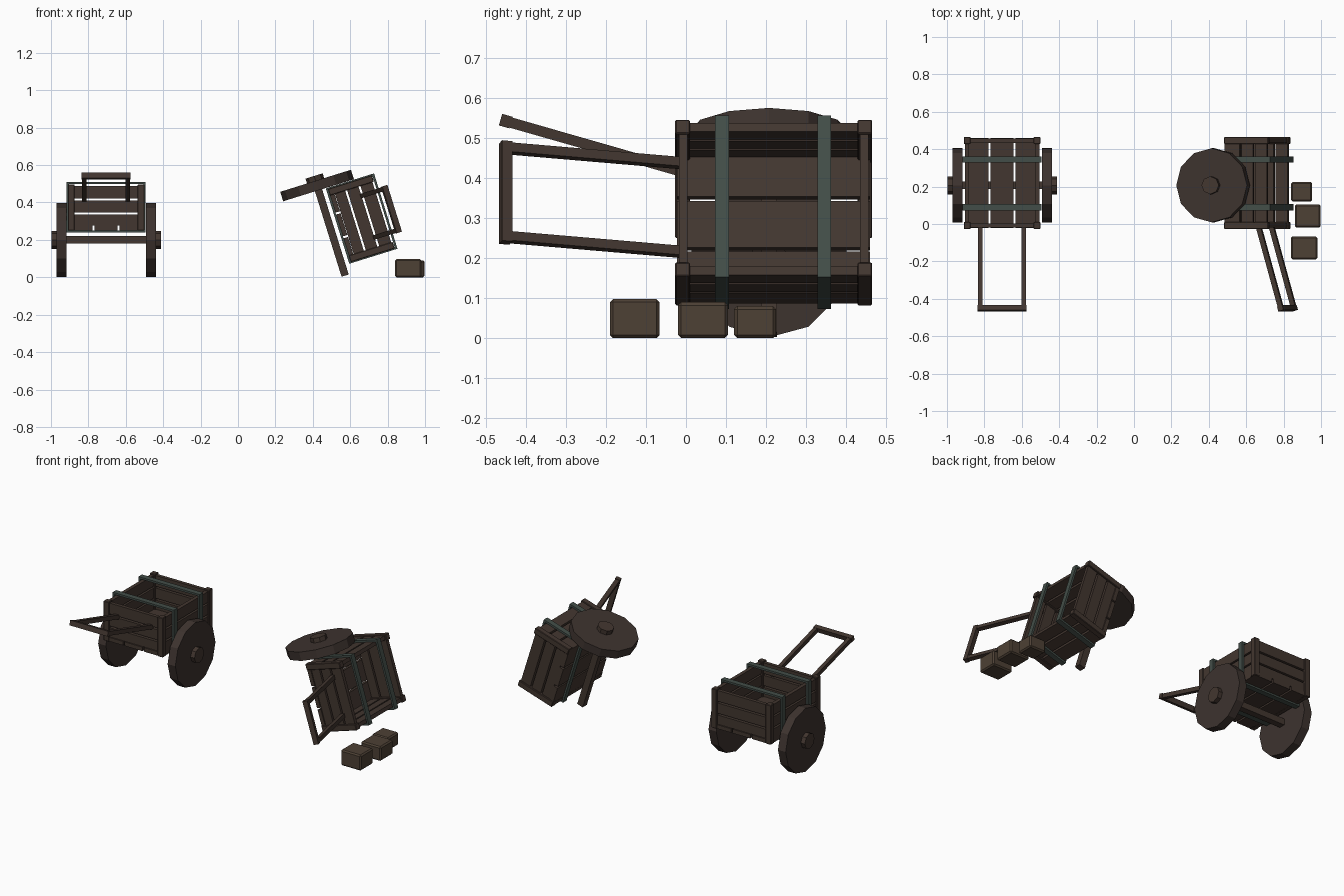
import bpy, bmesh
from math import radians, pi
from mathutils import Matrix, Vector

if "Cube" in bpy.data.objects:
    bpy.data.objects.remove(bpy.data.objects["Cube"])


def material(name, color):
    m = bpy.data.materials.new(name)
    m.diffuse_color = (*color, 1)
    m.use_nodes = True
    m.node_tree.nodes["Principled BSDF"].inputs["Base Color"].default_value = m.diffuse_color
    return m


WOOD = material("wood", (0.055, 0.037, 0.029))
DARK = material("dark_wood", (0.047, 0.033, 0.028))
PALE = material("crate_wood", (0.075, 0.052, 0.035))
IRON = material("strap_metal", (0.055, 0.075, 0.065))
T = Matrix.Translation


def finish(name, bm, mat, M):
    bmesh.ops.transform(bm, matrix=M, verts=bm.verts)
    bmesh.ops.recalc_face_normals(bm, faces=bm.faces)
    me = bpy.data.meshes.new(name)
    bm.to_mesh(me)
    bm.free()
    me.materials.append(mat)
    ob = bpy.data.objects.new(name, me)
    bpy.context.collection.objects.link(ob)


def box(name, x, y, z, mat, M, bevel=0.0):
    """Box from (min, max) ranges on each axis."""
    bm = bmesh.new()
    bmesh.ops.create_cube(bm, size=1)
    for v in bm.verts:
        v.co = Vector(r[0] if c < 0 else r[1] for c, r in zip(v.co, (x, y, z)))
    if bevel:
        bmesh.ops.bevel(bm, geom=bm.edges[:], offset=bevel, segments=1, affect='EDGES')
    finish(name, bm, mat, M)


def disc(name, x0, x1, r, sides, mat, M):
    """Cylinder along x on the axle line, with a vertex pointing down."""
    bm = bmesh.new()
    bmesh.ops.create_cone(bm, cap_ends=True, segments=sides, radius1=r, radius2=r, depth=x1 - x0)
    turn = Matrix.Rotation(pi / 2, 4, 'Y')
    finish(name, bm, mat, M @ T(((x0 + x1) / 2, 0.207, 0.2)) @ turn)


PLANKS = ((0.25, 0.335), (0.346, 0.41), (0.421, 0.488))


def cart(M, wheels):
    # floor slats
    for cx in (-0.133, 0, 0.133):
        box("floor_slat", (cx - 0.061, cx + 0.061), (-0.022, 0.46), (0.251, 0.276), WOOD, M)
    # side and end planks
    for i, z in enumerate(PLANKS):
        zs = (0.278, z[1]) if i == 0 else z
        for s in (-1, 1):
            xs = sorted((s * 0.176, s * 0.199))
            box("side_plank", xs, (-0.02, 0.458), z, WOOD, M)
        for y in ((-0.018, 0.004), (0.434, 0.456)):
            box("end_plank", (-0.185, 0.185), y, zs, WOOD, M)
    # corner posts
    for s in (-1, 1):
        for y in ((-0.027, 0.01), (0.428, 0.465)):
            box("corner_post", sorted((s * 0.168, s * 0.205)), y, (0.25, 0.496), WOOD, M, 0.003)
    # metal straps looping round the body
    for cy in (0.09, 0.345):
        y = (cy - 0.017, cy + 0.017)
        for z in ((0.24, 0.251), (0.498, 0.51)):
            box("strap_crossbar", (-0.211, 0.211), y, z, IRON, M)
        for s in (-1, 1):
            box("strap_side", sorted((s * 0.199, s * 0.211)), y, (0.25, 0.499), IRON, M)
    # axle, wheels and hubs
    box("axle", (-0.265, 0.265), (0.187, 0.227), (0.18, 0.22), WOOD, M)
    for s in wheels:
        disc("wheel", *sorted((s * 0.213, s * 0.266)), 0.198, 12, DARK, M)
        disc("wheel_hub", *sorted((s * 0.25, s * 0.293)), 0.048, 8, WOOD, M)
    # sloping pull handle
    H = M @ T((0, -0.018, 0.418)) @ Matrix.Rotation(radians(-16), 4, 'X')
    for s in (-1, 1):
        box("handle_bar", sorted((s * 0.104, s * 0.128)), (-0.45, 0.01), (-0.013, 0.013), WOOD, H)
    box("handle_grip", (-0.131, 0.131), (-0.463, -0.436), (-0.015, 0.015), WOOD, H)


# upright cart
cart(T((-0.705, 0, 0)), (-1, 1))
# overturned cart that has lost a wheel
cart(T((0.494, 0, 0.262)) @ Matrix.Rotation(radians(72.7), 4, 'Y') @ T((0, 0, -0.2)), (-1,))

# spilled crates
for x, y, h in (((0.84, 0.953), (0.12, 0.225), 0.08),
                ((0.86, 0.997), (-0.02, 0.105), 0.09),
                ((0.84, 0.98), (-0.19, -0.066), 0.098)):
    box("spilled_crate", x, y, (0, h), PALE, Matrix(), 0.008)
